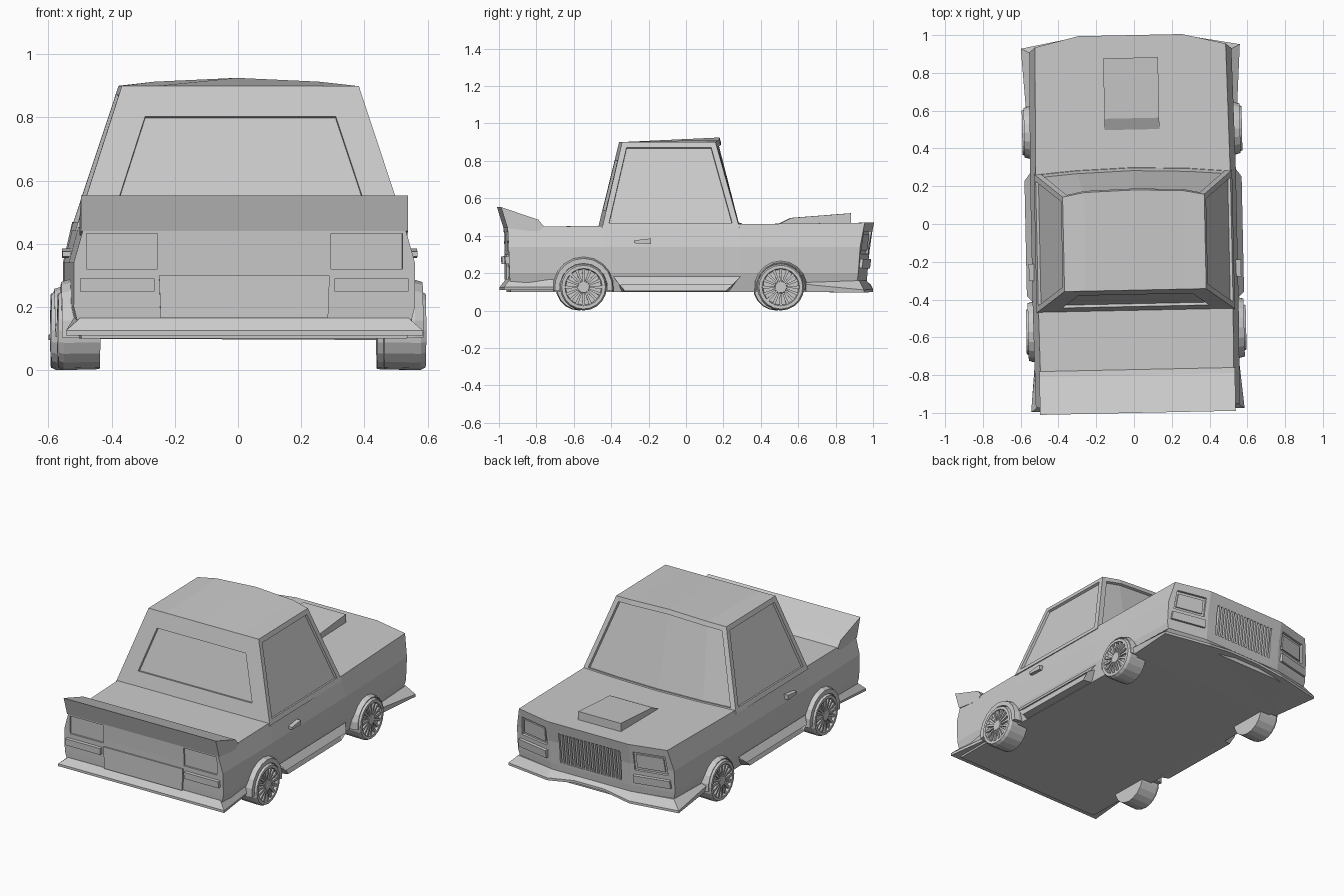
import bpy, bmesh, math
from mathutils import Vector, Matrix

if "Cube" in bpy.data.objects:
    bpy.data.objects.remove(bpy.data.objects["Cube"])

grey = bpy.data.materials.new("body_grey")
grey.use_nodes = True
COLOR = (0.6, 0.6, 0.6, 1)
grey.diffuse_color = COLOR
grey.node_tree.nodes["Principled BSDF"].inputs["Base Color"].default_value = COLOR
parts = []


def finish(name, bm):
    bmesh.ops.recalc_face_normals(bm, faces=bm.faces)
    mesh = bpy.data.meshes.new(name)
    bm.to_mesh(mesh)
    bm.free()
    mesh.materials.append(grey)
    ob = bpy.data.objects.new(name, mesh)
    bpy.context.collection.objects.link(ob)
    parts.append(ob)
    return ob


def add_loft(bm, rings, caps=True):
    """Join rings of points into a skin; returns faces in ring order."""
    vs = [[bm.verts.new(p) for p in r] for r in rings]
    n = len(vs[0])
    faces = []
    for lo, hi in zip(vs, vs[1:]):
        for i in range(n):
            j = (i + 1) % n
            faces.append(bm.faces.new((lo[i], lo[j], hi[j], hi[i])))
    if caps:
        bm.faces.new(vs[0])
        bm.faces.new(vs[-1])
    return faces, vs


def solid(name, rings):
    bm = bmesh.new()
    add_loft(bm, rings)
    return finish(name, bm)


def flip(points):
    return [(-p[0], p[1], p[2]) for p in points]


def both(half):
    """Close a half outline by mirroring it across x."""
    return half + flip(half)[::-1]


def pair(name, rings):
    return [solid("left_" + name, rings),
            solid("right_" + name, [flip(r) for r in rings])]


def patch(quad, u, v, lo, hi):
    """Two rings of a slab lying on a quad, between two offsets."""
    a, b, c, d = map(Vector, quad)
    n = (b - a).cross(d - a).normalized()
    at = lambda s, t: a.lerp(b, s).lerp(d.lerp(c, s), t)
    base = [at(u[0], v[0]), at(u[1], v[0]), at(u[1], v[1]), at(u[0], v[1])]
    return [[p + n * h for p in base] for h in (lo, hi)]


def cut(target, cutters):
    for c in cutters:
        m = target.modifiers.new("cut", 'BOOLEAN')
        m.operation, m.solver, m.object = 'DIFFERENCE', 'EXACT', c
    dg = bpy.context.evaluated_depsgraph_get()
    target.data = bpy.data.meshes.new_from_object(target.evaluated_get(dg))
    target.modifiers.clear()
    for c in cutters:
        parts.remove(c)
        bpy.data.objects.remove(c)


# Body shell: stacked plan outlines, top sloping up to the nose
def outline(z, w, yr, yf, slope=0):
    half = [(w - .005, yr), (w, -.45), (w, .28), (w - .01, yf - .055), (.275, yf)]
    return both([(x, y, z + slope * y) for x, y in half])


body = solid("body", [outline(.10, .52, -.95, .955), outline(.20, .545, -.955, .965),
                      outline(.34, .545, -.96, .975), outline(.458, .515, -.965, 1.0, .012)])

# Faces that carry the lights and grille
nose_corner = [(.535, .91, .2), (.275, .965, .2), (.275, 1.0, .47), (.505, .945, .47)]
nose_mid = [(.275, .965, .2), (-.275, .965, .2), (-.275, 1.0, .47), (.275, 1.0, .47)]
tail = [(-.54, -.953, .16), (.54, -.953, .16), (.54, -.965, .45), (-.54, -.965, .45)]


def tail_u(x):
    return (x + .54) / 1.08


light_u = (tail_u(.275), tail_u(.5))
cutters = pair("headlight_cut", patch(nose_corner, (.1, .9), (.38, .82), -.018, .04))
cutters += pair("taillight_cut", patch(tail, light_u, (.55, .94), -.01, .04))
cutters.append(solid("grille_cut", patch(nose_mid, (.12, .88), (.06, .76), -.03, .04)))
cut(body, cutters)

pair("headlight_lens", patch(nose_corner, (.16, .84), (.44, .76), -.025, -.01))
pair("front_indicator", patch(nose_corner, (.06, .92), (.1, .28), -.02, .014))
pair("rear_bumper_block", patch(tail, (tail_u(.285), tail_u(.52)), (.31, .45), -.01, .02))

# Boot panel, narrower at the top
solid("boot_panel", [[(x, y, z) for x, z in ((-.265, .165), (.265, .165), (.27, .3), (-.27, .3))]
                     for y in (-.94, -.966)])

# Grille fins
FINS = 16
for i in range(FINS):
    u = .13 + .74 * (i + .5) / FINS
    solid(f"grille_fin_{i + 1}", patch(nose_mid, (u - .012, u + .012), (.06, .76), -.035, -.002))

# Cabin: bowed windscreen, crowned roof, inset windows
cols = [(.525, .375, .275, .15, .9), (.3, .26, .295, .172, .913), (0, 0, .305, .18, .925)]
cols = cols + [(-a, -b, c, d, e) for a, b, c, d, e in cols[1::-1]]
low = [(a, y, .44) for a, b, y, d, e in cols] + [(a, -.46, .44) for a, *_ in cols[::-1]]
top = [(b, y, z) for a, b, c, y, z in cols] + [(b, -.35, .9) for a, b, *_ in cols[::-1]]
bm = bmesh.new()
walls, rings = add_loft(bm, [low, top], caps=False)
roof = rings[1]
for i in range(4):
    bm.faces.new((roof[i], roof[i + 1], roof[8 - i], roof[9 - i]))
bm.faces.new(rings[0])
bmesh.ops.recalc_face_normals(bm, faces=bm.faces)
for group, margin in ((walls[0:4], .03), (walls[4:5], .03), (walls[5:9], .1), (walls[9:10], .03)):
    rim = bmesh.ops.inset_region(bm, faces=group, thickness=margin, use_even_offset=True)
    bmesh.ops.inset_region(bm, faces=group, thickness=.001, depth=-.015, use_even_offset=True)
finish("cabin", bm)

# Tail spoiler
spoiler = [(-.77, .448), (-.80, .485), (-1.0, .553), (-.965, .44), (-.8, .42)]
solid("tail_spoiler", [[(x, y, z) for y, z in spoiler] for x in (-.518, .518)])

# Hood scoop with an upright front mouth
scoop = [(.50, .455), (.50, .465), (.56, .495), (.88, .52), (.88, .455)]
solid("hood_scoop", [[(x, y, z) for y, z in scoop] for x in (-.145, .145)])

# Flared rear skirt and wavy front lip
solid("rear_skirt", [both([(.535, -.72, .11), (.565, -.985, .11)]),
                     both([(.54, -.72, .125), (.565, -.985, .125)]),
                     both([(.535, -.72, .165), (.52, -.955, .165)])])
solid("front_lip", [both([(.55, .63, .10), (.58, .94, .095), (.28, .995, .10), (.1, .985, .125)]),
                    both([(.56, .63, .14), (.58, .94, .11), (.28, .995, .115), (.1, .985, .14)]),
                    both([(.53, .63, .15), (.53, .915, .16), (.28, .96, .16), (.1, .96, .16)])])

# Side skirts and door handles
pair("side_skirt", [[(.5, -.36, .10), (.5, .22, .10), (.5, .28, .18), (.5, -.40, .18)],
                    [(.57, -.34, .105), (.57, .20, .105), (.575, .24, .14), (.575, -.37, .14)],
                    [(.545, -.36, .18), (.545, .22, .18), (.545, .28, .181), (.545, -.40, .181)]])
pair("door_handle", [[(x, -.29, .36), (x, -.2, .355), (x, -.2, .385), (x, -.29, .375)]
                     for x in (.52, .562)])


# Wheels: turned tyre, spokes and hub, plus a wheel arch
def circle(x, r, y, n=20):
    return [(x, y + r * math.cos(k * math.tau / n), .125 + r * math.sin(k * math.tau / n))
            for k in range(n)]


def wheel(name, y, side, arch_radius):
    turn = lambda rs: rs if side > 0 else [flip(r) for r in rs]
    profile = [(.45, .122), (.565, .125), (.582, .117), (.582, .1), (.565, .095)]
    solid(name + "_tyre", turn([circle(x, r, y) for x, r in profile]))
    solid(name + "_hub", turn([circle(.56, .035, y), circle(.58, .03, y)]))
    bm = bmesh.new()
    for k in range(16):
        a = k * math.tau / 16
        out, across = Vector((0, math.cos(a), math.sin(a))), Vector((0, -math.sin(a), math.cos(a)))
        mid = Vector((0, y, .125))
        rings = [[mid + out * r + across * s + Vector((x, 0, 0))
                  for r, s in ((.025, -.004), (.098, -.008), (.098, .008), (.025, .004))]
                 for x in (.56, .577)]
        add_loft(bm, turn(rings))
    finish(name + "_spokes", bm)
    steps = [math.radians(-8 + 196 * k / 10) for k in range(11)]
    rings = []
    for a in steps:
        rings.append([(x, y + r * math.cos(a), .125 + r * math.sin(a)) for x, r in
                      ((.5, .127), (.572, .127), (.572, arch_radius - .008), (.545, arch_radius), (.5, arch_radius))])
    solid(name + "_arch", turn(rings))


for side, label in ((1, "left"), (-1, "right")):
    wheel(label + "_rear_wheel", -.56, side, .162)
    wheel(label + "_front_wheel", .495, side, .14)

# The whole car stands turned very slightly
yaw = Matrix.Rotation(math.radians(1.2), 4, 'Z')
for ob in parts:
    ob.data.transform(yaw)
